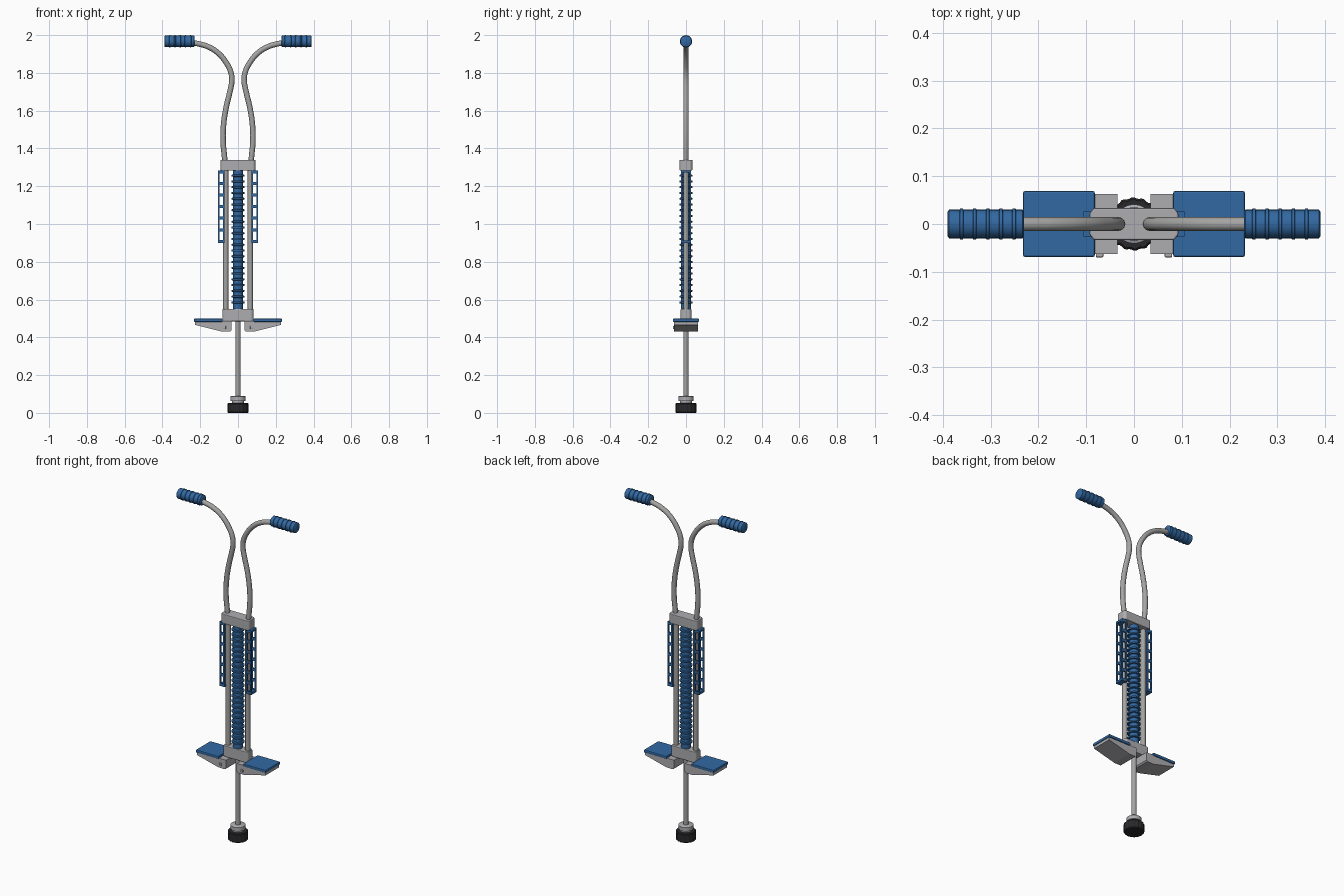
import bpy, bmesh, math
from mathutils import Matrix, Vector

if "Cube" in bpy.data.objects:
    bpy.data.objects.remove(bpy.data.objects["Cube"])


def material(name, rgb):
    m = bpy.data.materials.new(name)
    m.diffuse_color = (*rgb, 1)
    m.use_nodes = True
    m.node_tree.nodes["Principled BSDF"].inputs["Base Color"].default_value = m.diffuse_color
    return m


BLUE = material("blue plastic", (0.032, 0.14, 0.36))
GREY = material("light grey plastic", (0.42, 0.42, 0.44))
STEEL = material("steel", (0.37, 0.37, 0.365))
BLACK = material("black rubber", (0.022, 0.022, 0.025))


def finish(name, bm, mat, smooth=False, bevel=0):
    bmesh.ops.recalc_face_normals(bm, faces=bm.faces)
    me = bpy.data.meshes.new(name)
    bm.to_mesh(me)
    bm.free()
    ob = bpy.data.objects.new(name, me)
    bpy.context.collection.objects.link(ob)
    me.materials.append(mat)
    if bevel:
        b = ob.modifiers.new("bevel", 'BEVEL')
        b.width, b.segments = bevel, 2
    if smooth:
        bpy.ops.object.select_all(action='DESELECT')
        bpy.context.view_layer.objects.active = ob
        ob.select_set(True)
        bpy.ops.object.shade_smooth_by_angle(angle=math.radians(40))
    return ob


def add_box(bm, x, y, z):
    """Box from three (low, high) ranges."""
    size = [b - a for a, b in (x, y, z)]
    mid = Vector([(a + b) / 2 for a, b in (x, y, z)])
    bmesh.ops.create_cube(bm, size=1, matrix=Matrix.Translation(mid) @ Matrix.Diagonal((*size, 1)))


def lathe(name, profile, mat, n=28, turn=Matrix(), rib=0):
    """Solid of revolution from (radius, height) pairs; rib notches every other column."""
    bm = bmesh.new()
    rings = []
    for r, z in profile:
        ring = []
        for i in range(n):
            a = 2 * math.pi * i / n
            q = r - rib * (i // 2 % 2)
            ring.append(bm.verts.new(turn @ Vector((q * math.cos(a), q * math.sin(a), z))))
        rings.append(ring)
    for lo, hi in zip(rings, rings[1:]):
        for i in range(n):
            j = (i + 1) % n
            bm.faces.new((lo[i], lo[j], hi[j], hi[i]))
    bm.faces.new(rings[0])
    bm.faces.new(rings[-1])
    return finish(name, bm, mat, smooth=not rib)


def ribbed(core, rib, start, end, centres, half):
    """Profile of a cylinder with raised rings."""
    pts = [(core, start)]
    for c in centres:
        pts += [(core, c - half), (rib, c - half * 0.7), (rib, c + half * 0.7), (core, c + half)]
    return pts + [(core, end)]


def mirror(ob):
    ob.modifiers.new("mirror", 'MIRROR').use_axis = (True, False, False)


# Rubber foot, collar and central shaft
lathe("rubber_foot", [(0.052, 0), (0.056, 0.005), (0.056, 0.048), (0.052, 0.053)], BLACK, 64, rib=0.0025)
lathe("foot_collar", [(0.033, 0.05), (0.033, 0.062), (0.041, 0.064), (0.041, 0.087), (0.037, 0.09)], GREY)
lathe("central_shaft", [(0.0135, 0.07), (0.0135, 0.5)], STEEL, 24)

# Ribbed spring cover
lathe("spring_cover", ribbed(0.026, 0.035, 0.545, 1.29,
                             [0.585 + 0.0305 * i for i in range(23)], 0.006), BLUE)

# Upper and lower cross blocks, with chamfered vertical corners
for name, w, d, lo, hi in (("upper_block", 0.093, 0.034, 1.283, 1.34),
                           ("lower_block", 0.083, 0.028, 0.485, 0.55)):
    bm = bmesh.new()
    c = 0.01
    outline = [(w, d - c), (w - c, d), (c - w, d), (-w, d - c),
               (-w, c - d), (c - w, -d), (w - c, -d), (w, c - d)]
    base = bm.faces.new([bm.verts.new((x, y, lo)) for x, y in outline])
    ext = bmesh.ops.extrude_face_region(bm, geom=[base])
    bmesh.ops.translate(bm, vec=(0, 0, hi - lo),
                        verts=[v for v in ext["geom"] if isinstance(v, bmesh.types.BMVert)])
    finish(name, bm, GREY, bevel=0.004)

# Bent handlebar tubes and straight frame rods
path = [(0.25, 1.961), (0.205, 1.953), (0.155, 1.937), (0.105, 1.905), (0.063, 1.855),
        (0.037, 1.80), (0.033, 1.755), (0.043, 1.70), (0.062, 1.62), (0.076, 1.53),
        (0.079, 1.44), (0.073, 1.37), (0.066, 1.31)]
for s, side in ((1, "right"), (-1, "left")):
    cu = bpy.data.curves.new("handlebar", 'CURVE')
    cu.dimensions = '3D'
    cu.bevel_depth, cu.bevel_resolution, cu.resolution_u = 0.0145, 4, 6
    cu.use_fill_caps = True
    sp = cu.splines.new('BEZIER')
    sp.bezier_points.add(len(path) - 1)
    for p, (x, z) in zip(sp.bezier_points, path):
        p.co = (s * x, 0, z)
        p.handle_left_type = p.handle_right_type = 'AUTO'
    cu.materials.append(STEEL)
    ob = bpy.data.objects.new("handlebar_" + side, cu)
    bpy.context.collection.objects.link(ob)

    lathe("frame_rod_" + side, [(0.014, 0.52), (0.014, 1.31)], STEEL, 24,
          Matrix.Translation((s * 0.065, 0, 0)))

    # Ribbed hand grip lying along x
    grip = [(0.026, 0.23)] + ribbed(0.03, 0.0325, 0.233, 0.387,
                                    [0.251 + 0.0275 * i for i in range(5)], 0.004) + [(0.026, 0.39)]
    lathe("hand_grip_" + side, grip, BLUE, 28,
          Matrix.Translation((0, 0, 1.967)) @ Matrix.Rotation(s * math.pi / 2, 4, 'Y'))

# Slotted side guards: front and back ladders joined at the ends
bm = bmesh.new()
lo, hi, count = 0.9, 1.284, 6
step = (hi - lo - 0.016) / count
for y in ((-0.026, -0.018), (0.018, 0.026)):
    add_box(bm, (0.071, 0.080), y, (lo, hi))
    add_box(bm, (0.098, 0.106), y, (lo, hi))
    for i in range(count + 1):
        z = lo + step * i
        add_box(bm, (0.080, 0.098), y, (z, z + 0.016))
for z in (lo, hi - 0.012):
    add_box(bm, (0.071, 0.106), (-0.018, 0.018), (z, z + 0.012))
mirror(finish("side_guard", bm, BLUE))

# Foot rests: tapered bracket, tread pad and pivot tab
bm = bmesh.new()
outline = [(0.035, 0.486), (0.228, 0.486), (0.228, 0.466), (0.085, 0.43), (0.042, 0.43), (0.035, 0.437)]
base = bm.faces.new([bm.verts.new((x, -0.063, z)) for x, z in outline])
ext = bmesh.ops.extrude_face_region(bm, geom=[base])
bmesh.ops.translate(bm, vec=(0, 0.126, 0),
                    verts=[v for v in ext["geom"] if isinstance(v, bmesh.types.BMVert)])
mirror(finish("foot_bracket", bm, GREY))

bm = bmesh.new()
add_box(bm, (0.082, 0.232), (-0.069, 0.069), (0.482, 0.499))
mirror(finish("foot_tread", bm, BLUE, bevel=0.004))

bm = bmesh.new()
add_box(bm, (0.064, 0.080), (-0.070, -0.060), (0.444, 0.460))
mirror(finish("pivot_tab", bm, GREY, bevel=0.003))
